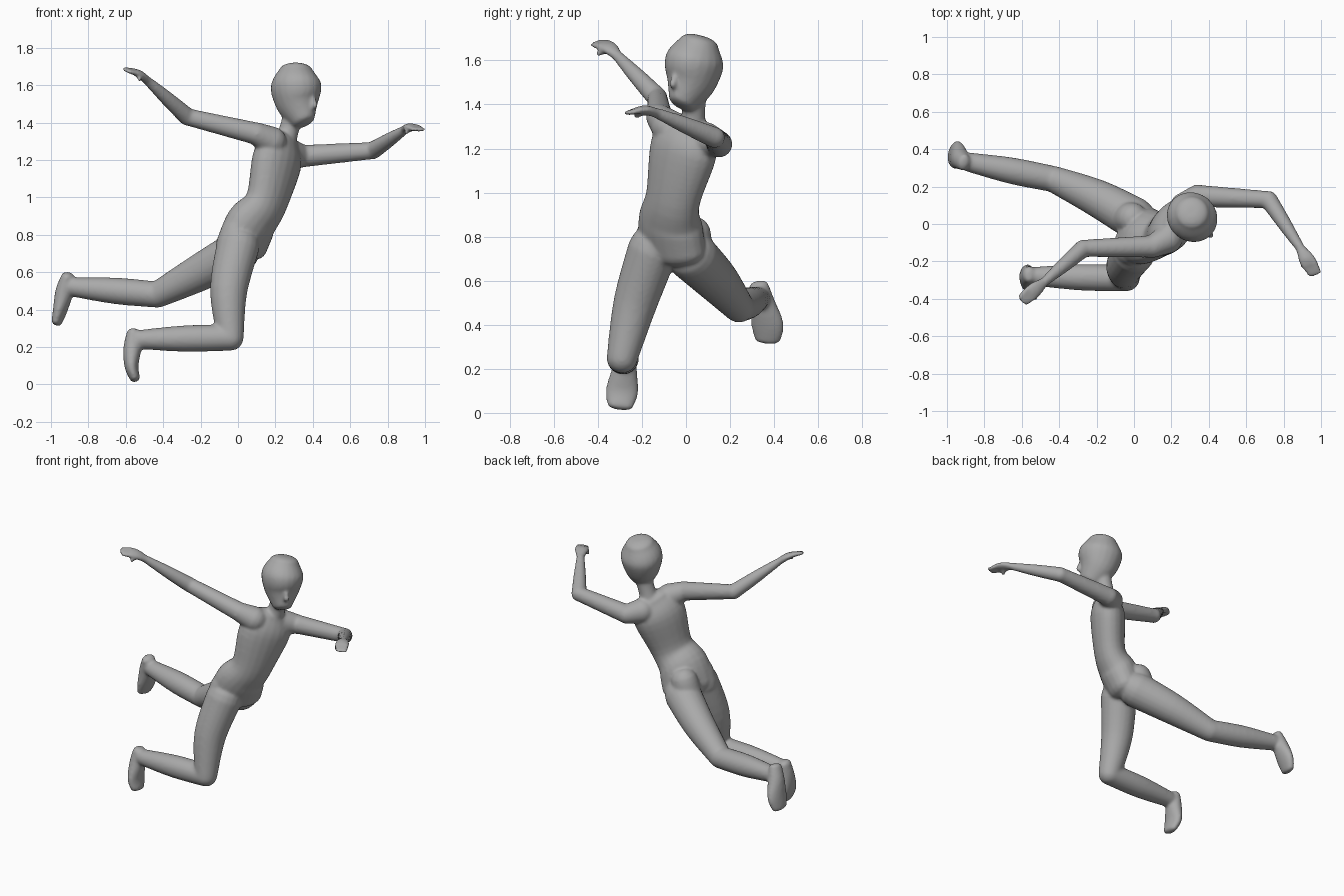
import bpy, bmesh, math
from mathutils import Vector

if "Cube" in bpy.data.objects:
    bpy.data.objects.remove(bpy.data.objects["Cube"], do_unlink=True)

skin = bpy.data.materials.new("plain_grey")
skin.use_nodes = True
grey = (.4, .4, .4, 1)
skin.diffuse_color = grey
skin.node_tree.nodes["Principled BSDF"].inputs["Base Color"].default_value = grey

bm = bmesh.new()
SIDES = 20
STEPS = 5


def spline(before, start, end, after, t):
    """Point on a smooth curve through start and end."""
    bend_in = (end - before) / 2
    bend_out = (after - start) / 2
    ease = t * t * (3 - 2 * t)
    return (start.lerp(end, ease) + bend_in * t * (1 - t) ** 2
            - bend_out * t * t * (1 - t))


def loft(points, widths, depths, side, cap=.6):
    """Closed tube through points, elliptical in section, with round ends."""
    keys = [Vector((*p, w, d)) for p, w, d in zip(points, widths, depths)]
    keys = [keys[0], *keys, keys[-1]]
    path = [spline(*keys[i:i + 4], step / STEPS)
            for i in range(len(points) - 1) for step in range(STEPS)]
    path.append(keys[-1])
    centres = [key.to_3d() for key in path]
    rings = []
    for i, key in enumerate(path):
        ahead = centres[min(i + 1, len(path) - 1)]
        behind = centres[max(i - 1, 0)]
        axis = (ahead - behind).normalized()
        rings.append((centres[i], axis, key[3], key[4]))

    # Rounded ends
    def dome(ring, sign):
        centre, axis, width, depth = ring
        rise = axis * sign * cap * min(width, depth)
        return [(centre + rise * math.sin(turn), axis,
                 width * math.cos(turn), depth * math.cos(turn))
                for turn in (.4, .8, 1.2)]

    rings = dome(rings[0], -1)[::-1] + rings + dome(rings[-1], 1)

    loops = []
    for centre, axis, width, depth in rings:
        across = Vector(side)
        across = (across - axis * across.dot(axis)).normalized()
        out = axis.cross(across)
        turns = [math.tau * k / SIDES for k in range(SIDES)]
        loops.append([bm.verts.new(centre + across * width * math.cos(turn)
                                   + out * depth * math.sin(turn))
                      for turn in turns])
    for lower, upper in zip(loops, loops[1:]):
        for k in range(SIDES):
            n = (k + 1) % SIDES
            bm.faces.new((lower[k], lower[n], upper[n], upper[k]))
    bm.faces.new(loops[0][::-1])
    bm.faces.new(loops[-1])


def bone(start, end, thick, thin, swell=1):
    """Straight tapered limb segment with optional muscle in the middle."""
    start, end = Vector(start), Vector(end)
    middle = (thick + thin) / 2 * swell
    radii = (thick, middle, thin)
    loft((start, start.lerp(end, .5), end), radii, radii, (.1, 1, .1), cap=1)


def arm(chest, shoulder, elbow, wrist):
    bone(chest, shoulder, .08, .062)
    bone(shoulder, elbow, .06, .046)
    bone(elbow, wrist, .048, .025, 1.06)


def hand(wrist, tip, thumb_side):
    """Flat palm, four curled fingers fanned across it, and a thumb."""
    wrist, tip = Vector(wrist), Vector(tip)
    side = Vector(thumb_side).normalized()
    arch = Vector((0, 0, .014))
    palm = wrist.lerp(tip, .35) + arch
    knuckle = wrist.lerp(tip, .6) + arch
    loft((wrist, palm, knuckle), (.025, .042, .046), (.022, .022, .018), side)
    for spread in (-.03, -.01, .01, .03):
        reach = 1 - 4 * abs(spread)
        bone(knuckle + side * spread, knuckle.lerp(tip, reach) + side * spread * .9,
             .015, .011)
    bone(palm, wrist.lerp(tip, .6) + side * .04 - arch, .018, .012)


def leg(hip, thigh, knee, ankle):
    """Thigh that bends through its middle, then a shin with a calf."""
    radii = (.115, .1, .071)
    loft((hip, thigh, knee), radii, radii, (0, 1, 0), cap=1)
    bone(knee, ankle, .07, .052, 1.16)


def foot(heel, ball, toe, side):
    middle = Vector(heel).lerp(Vector(ball), .45)
    loft((heel, middle, ball, toe), (.045, .057, .075, .06), (.034, .048, .038, .027), side)


# Torso and neck, turned towards the front left
across = (.56, .8, -.25)
loft(((.02, -.06, .74), (.07, -.07, .86), (.15, -.06, .97), (.21, -.01, 1.2), (.24, .02, 1.3)),
     (.17, .16, .135, .17, .12), (.11, .12, .1, .11, .07), across)
bone((.25, .03, 1.28), (.3, .04, 1.46), .06, .055, .92)

# Head, with a small nose
face = (.65, .75, 0)
loft(((.35, -.02, 1.41), (.32, .02, 1.5), (.31, .04, 1.6), (.31, .06, 1.68)),
     (.06, .11, .13, .09), (.07, .12, .14, .09), face, cap=.4)
bone((.4, -.05, 1.54), (.41, -.06, 1.49), .012, .018)

# Buttocks
for y in (-.14, .03):
    bone((-.03, y, .74), (-.01, y, .81), .09, .085)

# Right leg
knee, ankle = (-.04, -.29, .25), (-.52, -.28, .24)
leg((0, -.15, .74), (-.05, -.23, .5), knee, ankle)
foot((-.56, -.27, .28), (-.57, -.29, .1), (-.55, -.3, .03), (0, 1, 0))

# Left leg
knee, ankle = (-.43, .24, .48), (-.88, .33, .52)
leg((0, .03, .71), (-.2, .14, .6), knee, ankle)
foot((-.91, .33, .58), (-.95, .37, .4), (-.97, .37, .33), (.2, 1, .1))

# Right arm
wrist = (-.48, -.31, 1.62)
arm((.18, -.08, 1.3), (.1, -.12, 1.34), (-.27, -.13, 1.43), wrist)
hand(wrist, (-.6, -.41, 1.68), (.6, -.7, -.3))

# Left arm
wrist = (.89, -.13, 1.36)
arm((.27, .09, 1.24), (.34, .15, 1.22), (.72, .13, 1.25), wrist)
hand(wrist, (.97, -.27, 1.36), (-1, -.3, 0))

# Fuse the parts into one smooth skin
mesh = bpy.data.meshes.new("body")
bmesh.ops.recalc_face_normals(bm, faces=bm.faces)
bm.to_mesh(mesh)
bm.free()
mesh.materials.append(skin)
mesh.shade_smooth()
body = bpy.data.objects.new("body", mesh)
bpy.context.collection.objects.link(body)
fuse = body.modifiers.new("fuse", "REMESH")
fuse.mode = "VOXEL"
fuse.voxel_size = .009
fuse.use_smooth_shade = True
relax = body.modifiers.new("relax", "SMOOTH")
relax.factor = .5
relax.iterations = 10
